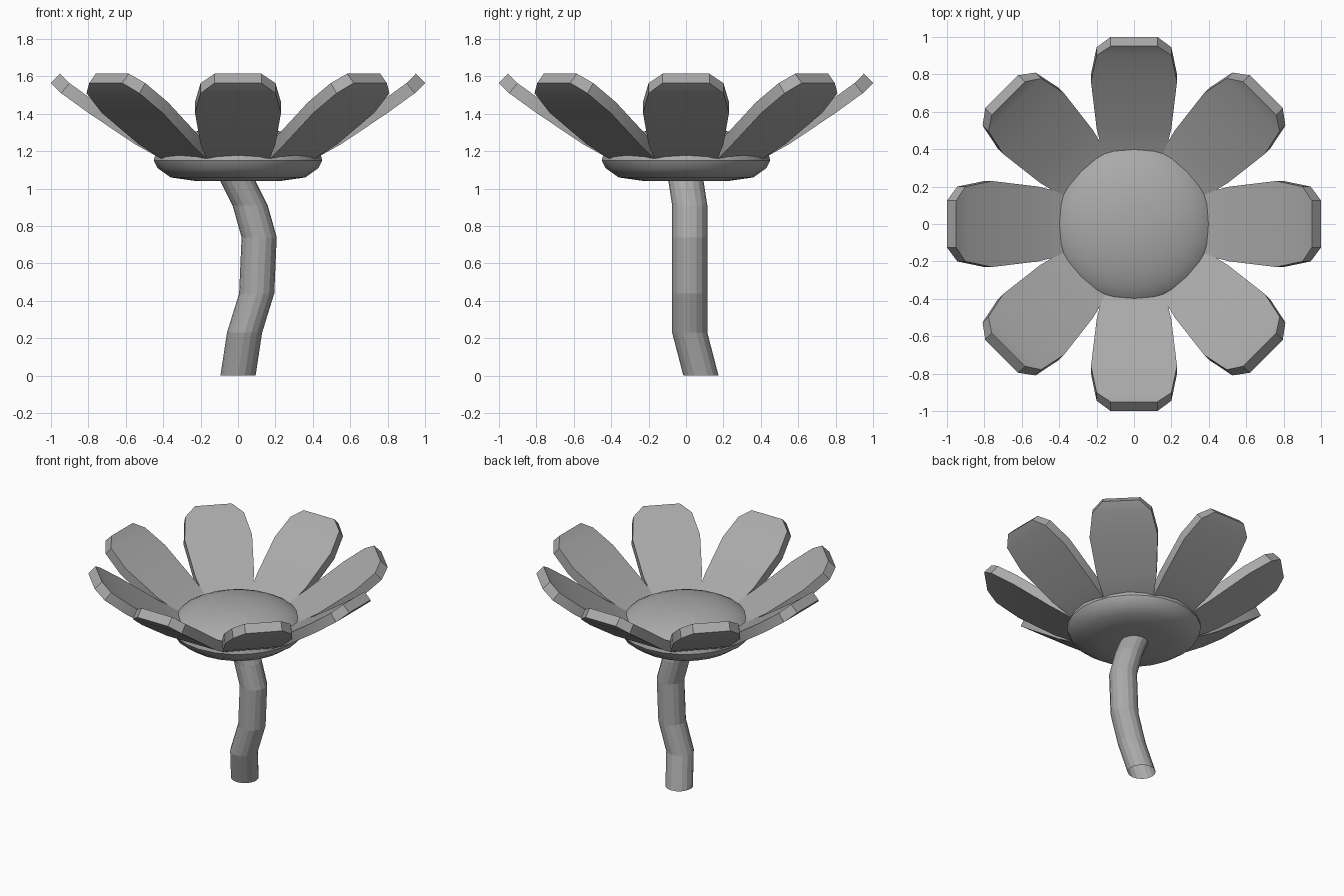
import bpy, bmesh
from math import sin, cos, pi, radians

cube = bpy.data.objects.get("Cube")
if cube:
    bpy.data.objects.remove(cube)

grey = bpy.data.materials.new("plain grey")
grey.use_nodes = True
grey.diffuse_color = (0.4, 0.4, 0.4, 1)
grey.node_tree.nodes["Principled BSDF"].inputs["Base Color"].default_value = grey.diffuse_color


def finish(bm, name, smooth):
    """Turn a bmesh into a grey object."""
    bmesh.ops.recalc_face_normals(bm, faces=bm.faces)
    mesh = bpy.data.meshes.new(name)
    bm.to_mesh(mesh)
    bm.free()
    mesh.materials.append(grey)
    obj = bpy.data.objects.new(name, mesh)
    bpy.context.collection.objects.link(obj)
    if smooth:
        bpy.ops.object.select_all(action='DESELECT')
        obj.select_set(True)
        bpy.context.view_layer.objects.active = obj
        bpy.ops.object.shade_smooth_by_angle(angle=radians(30))
    return obj


def loft(name, rings, sides, capped, smooth):
    """Join level rings given as (x, y, z, radius)."""
    bm = bmesh.new()
    loops = [[bm.verts.new((x + r * cos(2 * pi * i / sides), y + r * sin(2 * pi * i / sides), z))
              for i in range(sides)] for x, y, z, r in rings]
    for a, b in zip(loops, loops[1:]):
        for i in range(sides):
            j = (i + 1) % sides
            bm.faces.new((a[i], a[j], b[j], b[i]))
    if capped:
        bm.faces.new(loops[0])
        bm.faces.new(loops[-1])
    return finish(bm, name, smooth)


# Crooked stem, open at the foot
stem_path = [(0, 0.08, 0), (0.035, 0.02, 0.23), (0.1, 0.02, 0.44),
             (0.113, 0.02, 0.74), (0.065, 0.02, 0.91), (0, 0, 1.04), (-0.02, 0, 1.1)]
loft("stem", [(x, y, z, 0.094) for x, y, z in stem_path], 16, False, False)

# Flower centre: shallow dish below, rounded dome above
dish = [(0, 0, 1.04, 0.22), (0, 0, 1.06, 0.36), (0, 0, 1.11, 0.43)]
dome = [(0, 0, 1.15 + 0.18 * sin(t), 0.45 * cos(t)) for t in (pi / 2 * k / 9 for k in range(9))]
loft("flower_centre", dish + dome, 24, True, True)

# Petal underside: distance out, height, half width
outline = [(0.3, 1.11, 0.13), (0.42, 1.165, 0.17), (0.55, 1.237, 0.2),
           (0.8, 1.405, 0.23), (0.945, 1.51, 0.2), (1.0, 1.565, 0.125)]
bm = bmesh.new()
rows = [[bm.verts.new((r, s * w, z)) for s in (-1, 1)] for r, z, w in outline]
for a, b in zip(rows, rows[1:]):
    bm.faces.new((a[0], b[0], b[1], a[1]))

# Thicken the petal upward and inward
normals = []
for i in range(len(outline)):
    p, q = outline[max(i - 1, 0)], outline[min(i + 1, len(outline) - 1)]
    dr, dz = q[0] - p[0], q[1] - p[1]
    length = (dr * dr + dz * dz) ** 0.5
    normals.append((-dz / length, dr / length))
top = bmesh.ops.extrude_face_region(bm, geom=bm.faces[:])
base_faces = [f for f in bm.faces if f not in top["geom"]]
for v in (g for g in top["geom"] if isinstance(g, bmesh.types.BMVert)):
    i = min(range(len(outline)), key=lambda k: abs(outline[k][0] - v.co.x))
    v.co.x += 0.07 * normals[i][0]
    v.co.z += 0.07 * normals[i][1]
petal = finish(bm, "petal_1", True)

# Eight petals around the centre
for k in range(1, 8):
    copy = petal.copy()
    copy.name = f"petal_{k + 1}"
    copy.rotation_euler.z = k * pi / 4
    bpy.context.collection.objects.link(copy)
